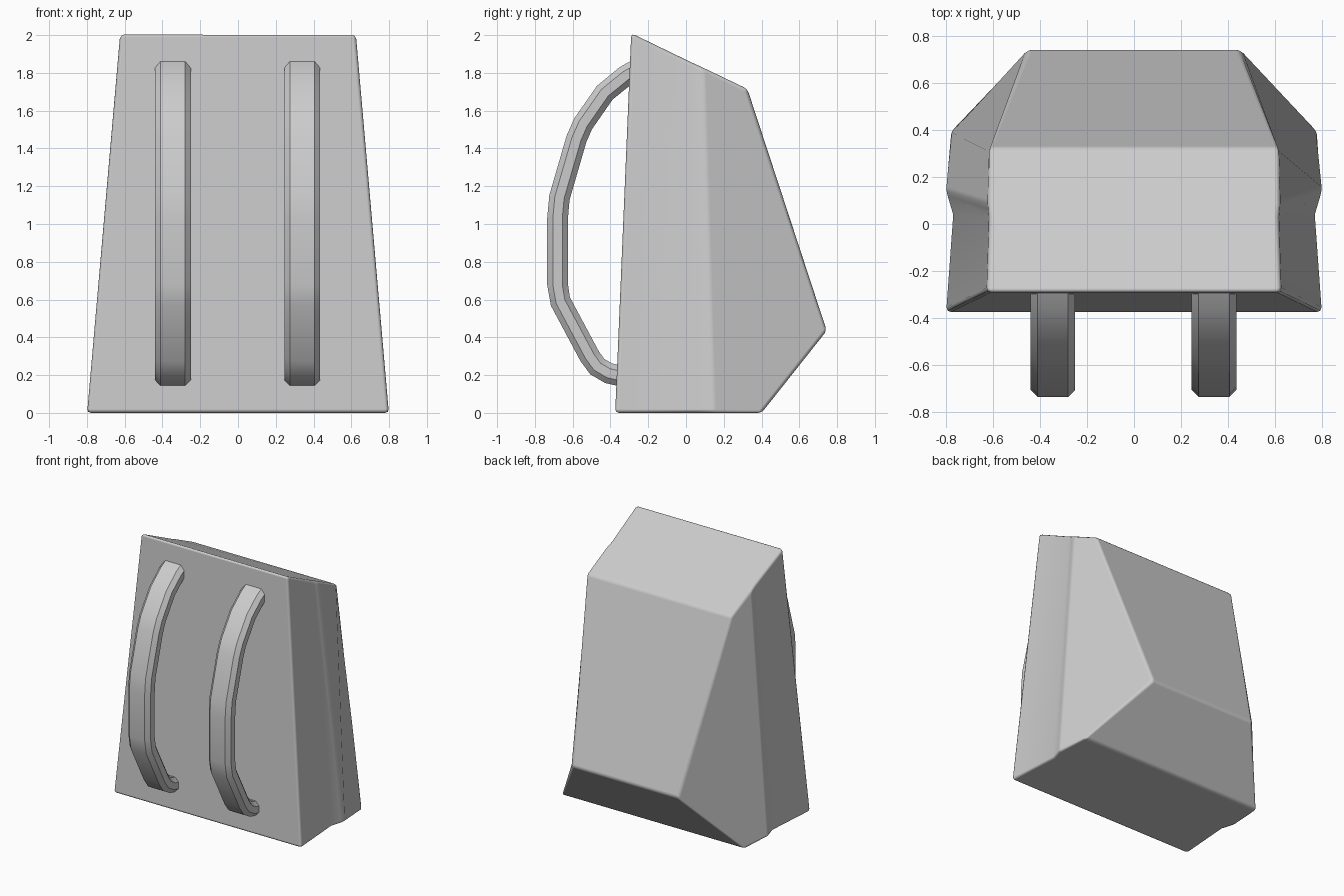
import bpy, bmesh
from mathutils import Vector

if "Cube" in bpy.data.objects:
    bpy.data.objects.remove(bpy.data.objects["Cube"])


def make_object(name, bm, angle):
    bmesh.ops.recalc_face_normals(bm, faces=bm.faces)
    mesh = bpy.data.meshes.new(name)
    bm.to_mesh(mesh)
    bm.free()
    ob = bpy.data.objects.new(name, mesh)
    bpy.context.collection.objects.link(ob)
    bpy.ops.object.select_all(action='DESELECT')
    ob.select_set(True)
    bpy.context.view_layer.objects.active = ob
    bpy.ops.object.shade_smooth_by_angle(angle=angle)
    return ob


# Bag body: one side outline, mirrored, with a shallow seam groove in each side
outline = {
    'front_top': (0.625, -0.29, 2.01),
    'groove_top': (0.615, 0.03, 1.855),
    'seam_top': (0.62, 0.085, 1.83),
    'back_top': (0.62, 0.325, 1.715),
    'bulge': (0.45, 0.745, 0.435),
    'back_bottom': (0.785, 0.40, 0.0),
    'seam_bottom': (0.80, 0.14, 0.0),
    'groove_bottom': (0.77, 0.04, 0.0),
    'front_bottom': (0.80, -0.375, 0.0),
}
bm = bmesh.new()
R = {k: bm.verts.new(p) for k, p in outline.items()}
L = {k: bm.verts.new((-p[0], p[1], p[2])) for k, p in outline.items()}
for s in (R, L):
    for names in (('front_top', 'groove_top', 'groove_bottom', 'front_bottom'),
                  ('groove_top', 'seam_top', 'seam_bottom', 'groove_bottom'),
                  ('seam_top', 'back_top', 'bulge', 'back_bottom', 'seam_bottom')):
        bm.faces.new([s[n] for n in names])
for strip in (('front_top', 'groove_top', 'seam_top', 'back_top'),
              ('back_top', 'bulge'), ('bulge', 'back_bottom'),
              ('back_bottom', 'seam_bottom', 'groove_bottom', 'front_bottom'),
              ('front_bottom', 'front_top')):
    bm.faces.new([R[n] for n in strip] + [L[n] for n in reversed(strip)])
body = make_object("bag_body", bm, 0.52)
bev = body.modifiers.new("soft_edges", 'BEVEL')
bev.width = 0.02
bev.segments = 2
bev.limit_method = 'ANGLE'
bev.angle_limit = 0.45
bev.harden_normals = True

# Shoulder straps: chamfered section swept along a bent side path (y, z)
path = [(-0.24, 1.83), (-0.32, 1.785), (-0.43, 1.695), (-0.545, 1.53),
        (-0.58, 1.45), (-0.67, 1.14), (-0.68, 1.03), (-0.68, 0.68),
        (-0.665, 0.59), (-0.51, 0.30), (-0.47, 0.245), (-0.41, 0.21),
        (-0.30, 0.185)]
section = [(-0.095, -0.025), (-0.065, -0.055), (0.065, -0.055), (0.095, -0.025),
           (0.095, 0.025), (0.065, 0.055), (-0.065, 0.055), (-0.095, 0.025)]


def strap(name, cx):
    bm = bmesh.new()
    pts = [Vector(p) for p in path]
    rings = []
    for i, p in enumerate(pts):
        t = (pts[min(i + 1, len(pts) - 1)] - pts[max(i - 1, 0)]).normalized()
        n = Vector((-t.y, t.x))
        rings.append([bm.verts.new((cx + u, p.x + n.x * v, p.y + n.y * v))
                      for u, v in section])
    k = len(section)
    for a, b in zip(rings, rings[1:]):
        for j in range(k):
            bm.faces.new((a[j], a[(j + 1) % k], b[(j + 1) % k], b[j]))
    bm.faces.new(rings[0])
    bm.faces.new(rings[-1])
    make_object(name, bm, 0.52)


strap("right_strap", 0.34)
strap("left_strap", -0.345)
